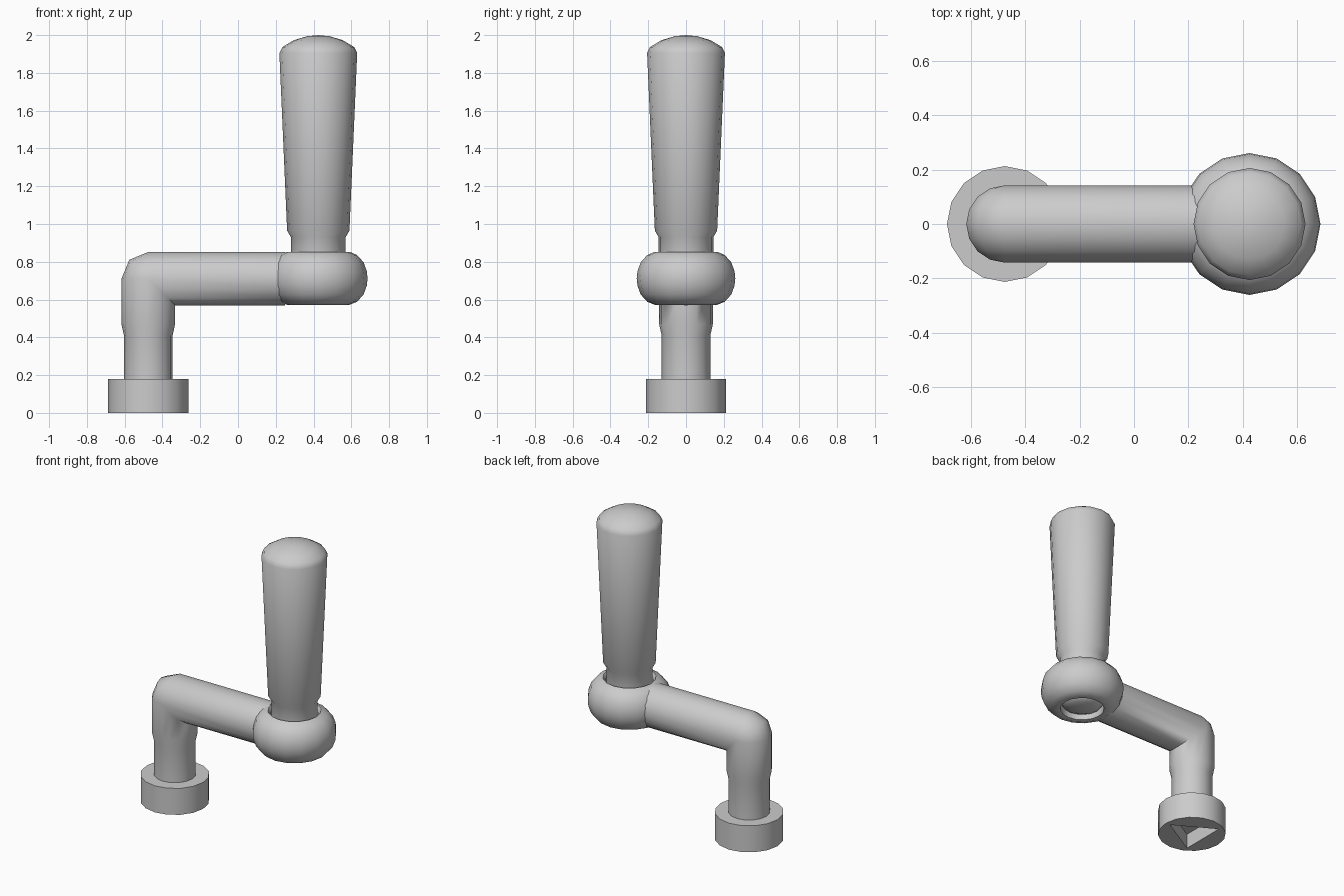
import bpy, bmesh
from math import sin, cos, pi, radians

if "Cube" in bpy.data.objects:
    bpy.data.objects.remove(bpy.data.objects["Cube"])

SIDES = 16
POST_X, GRIP_X, ARM_Z, R = -0.475, 0.425, 0.71, 0.142


def finish(name, bm, angle=40):
    bmesh.ops.remove_doubles(bm, verts=bm.verts, dist=1e-4)
    bmesh.ops.recalc_face_normals(bm, faces=bm.faces)
    me = bpy.data.meshes.new(name)
    bm.to_mesh(me)
    bm.free()
    ob = bpy.data.objects.new(name, me)
    bpy.context.collection.objects.link(ob)
    bpy.ops.object.select_all(action='DESELECT')
    bpy.context.view_layer.objects.active = ob
    ob.select_set(True)
    bpy.ops.object.shade_smooth_by_angle(angle=radians(angle))
    return ob


def loft(name, rings, cap=True, angle=40):
    """Skin a list of point rings."""
    bm = bmesh.new()
    loops = [[bm.verts.new(p) for p in ring] for ring in rings]
    for a, b in zip(loops, loops[1:]):
        for i in range(len(a)):
            j = (i + 1) % len(a)
            bm.faces.new((a[i], a[j], b[j], b[i]))
    if cap:
        bm.faces.new(loops[0])
        bm.faces.new(loops[-1])
    return finish(name, bm, angle)


def circle(x, r, z, n=SIDES):
    return [(x + r * cos(2 * pi * i / n), r * sin(2 * pi * i / n), z) for i in range(n)]


def lathe(name, x, profile, cap=False, angle=40):
    return loft(name, [circle(x, r, z) for r, z in profile], cap, angle)


# Base collar with a triangular drive socket underneath
base = lathe("base_collar", POST_X, [(0.213, 0), (0.213, 0.18)], cap=True)
cutter = loft("socket_cutter", [circle(POST_X, 0.18, z, 3) for z in (-0.1, 0.1)])
cutter.hide_render = True
cutter.hide_viewport = True
mod = base.modifiers.new("socket", 'BOOLEAN')
mod.operation = 'DIFFERENCE'
mod.solver = 'EXACT'
mod.object = cutter


# Crank arm: post, stepped collar, mitred elbow rounded on the outside, arm
def elbow_ring(angle):
    ring = []
    for i in range(SIDES):
        t = 2 * pi * i / SIDES
        u, y = -R * cos(t), R * sin(t)
        if u >= 0:
            ring.append((POST_X - u * cos(angle), y, ARM_Z + u * sin(angle)))
        else:
            ring.append((POST_X - u, y, ARM_Z + u))
    return ring


arm_end = [(0.25, R * sin(2 * pi * i / SIDES), ARM_Z - R * cos(2 * pi * i / SIDES))
           for i in range(SIDES)]
rings = [circle(POST_X, r, z) for r, z in ((0.129, 0.17), (0.129, 0.41), (R, 0.47))]
rings += [elbow_ring(a) for a in (0, pi / 4, pi / 2)] + [arm_end]
loft("crank_arm", rings, angle=50)

# Rounded hub with a shallow recess at top and bottom
lathe("hub", GRIP_X, [
    (0.148, 0.80), (0.152, 0.835), (0.165, 0.853), (0.205, 0.836), (0.24, 0.797),
    (0.257, 0.75), (0.261, 0.712), (0.257, 0.674), (0.24, 0.627), (0.205, 0.588),
    (0.16, 0.57), (0.138, 0.575), (0.135, 0.63)], angle=60)

# Domed pin end in the bottom of the hub
lathe("pin_end", GRIP_X, [(0.137, 0.63), (0.12, 0.602), (0.075, 0.582), (0, 0.575)])

# Tapered grip with neck and domed top
lathe("grip", GRIP_X, [
    (0.145, 0.80), (0.145, 0.93), (0.165, 0.965), (0.206, 1.905), (0.19, 1.937),
    (0.13, 1.973), (0.06, 1.994), (0, 2.0)])
